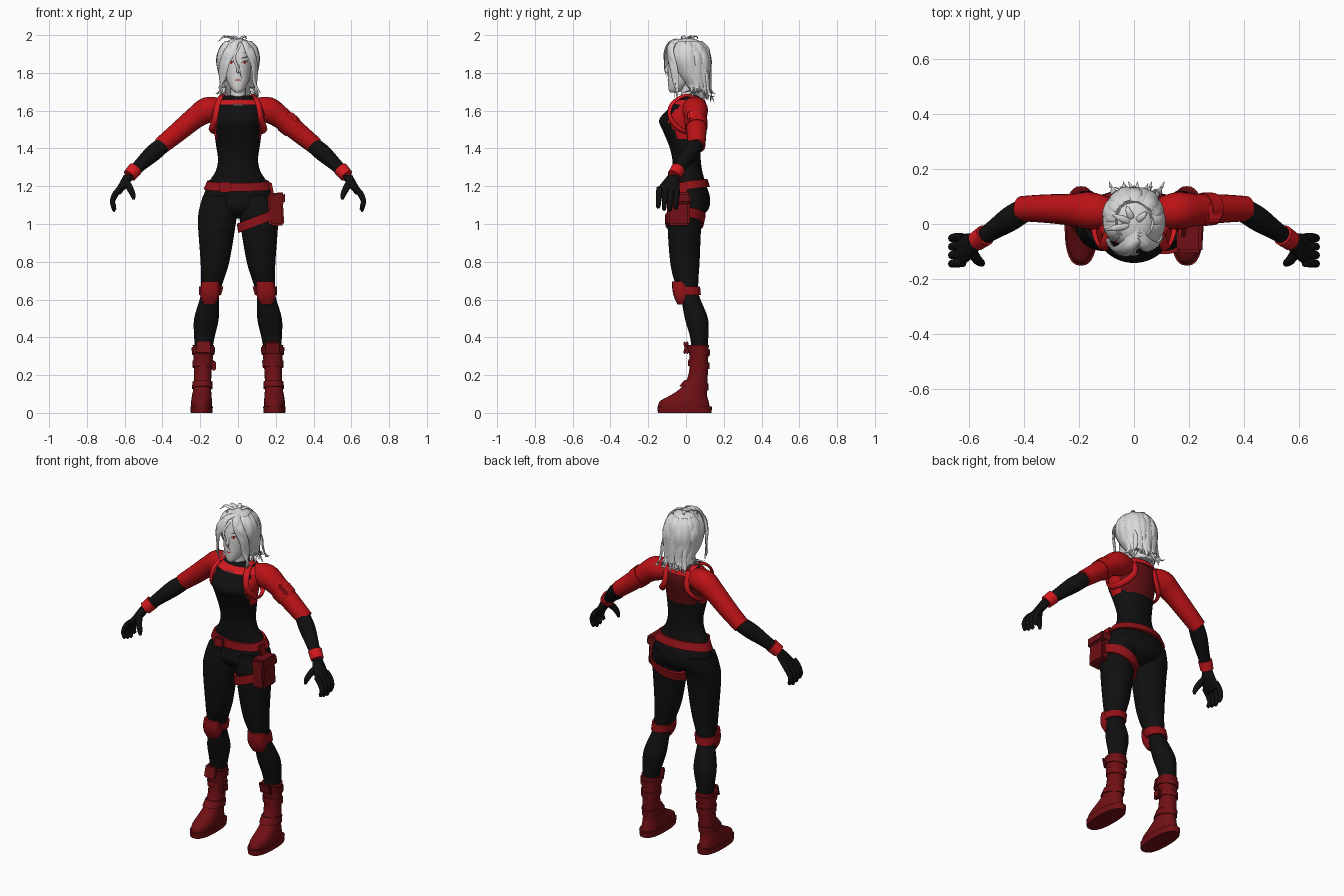
import bpy, bmesh, math, random
from mathutils import Vector, Matrix

cube = bpy.data.objects.get("Cube")
if cube:
    bpy.data.objects.remove(cube, do_unlink=True)
random.seed(4)


def material(name, *rgb):
    m = bpy.data.materials.new(name)
    m.use_nodes = True
    m.diffuse_color = (*rgb, 1)
    m.node_tree.nodes["Principled BSDF"].inputs["Base Color"].default_value = (*rgb, 1)
    return m


BLACK = material("black cloth", .005, .005, .005)
SLEEVE = material("sleeve red", .5, .006, .008)
STRAP = material("strap red", .65, .01, .014)
BELT = material("belt red", .28, .006, .009)
LEATHER = material("dark red leather", .16, .005, .007)
BACK = material("back panel red", .12, .005, .006)
HAIR = material("white hair", .7, .7, .7)
SKIN = material("pale skin", .72, .7, .69)
IRIS = material("eye red", .4, .01, .01)
LINER = material("dark liner", .02, .015, .015)


def smooth(rows, k, closed=False):
    """Catmull-Rom resampling of rows of any width."""
    out, n = [], len(rows)
    at = (lambda i: rows[i % n]) if closed else (lambda i: rows[max(0, min(n - 1, i))])
    for i in range(n if closed else n - 1):
        for j in range(k):
            t = j / k
            out.append(tuple(b + .5 * t * (c - a + t * (2 * a - 5 * b + 4 * c - d + t * (3 * (b - c) + d - a)))
                             for a, b, c, d in zip(at(i - 1), at(i), at(i + 1), at(i + 2))))
    return out if closed else out + [tuple(rows[-1])]


def finish(name, bm, mats, rule=None):
    bmesh.ops.recalc_face_normals(bm, faces=bm.faces)
    if rule:
        for f in bm.faces:
            f.material_index = rule(f.calc_center_median())
    mesh = bpy.data.meshes.new(name)
    bm.to_mesh(mesh)
    bm.free()
    for m in mats:
        mesh.materials.append(m)
    mesh.shade_smooth()
    mesh.set_sharp_from_angle(angle=math.radians(45))
    ob = bpy.data.objects.new(name, mesh)
    bpy.context.scene.collection.objects.link(ob)
    return ob


def skin(name, rings, mats, loop=False, rule=None, cut=None):
    """Quads between rings of points, capped unless looped."""
    bm = bmesh.new()
    vs = [[bm.verts.new(p) for p in ring] for ring in rings]
    n = len(vs[0])
    for a, b in zip(vs, vs[1:] + vs[:1] if loop else vs[1:]):
        for i in range(n):
            bm.faces.new((a[i], a[(i + 1) % n], b[(i + 1) % n], b[i]))
    if not loop:
        bm.faces.new(vs[0])
        bm.faces.new(vs[-1])
    if cut:
        bmesh.ops.delete(bm, geom=[f for f in bm.faces if cut(f.calc_center_median())], context="FACES")
    return finish(name, bm, mats, rule)


def oval(row, s=1, n=32, p=2, grow=0):
    x, y, z, rx, ry = row
    bend = lambda v: math.copysign(abs(v) ** (2 / p), v)
    return [Vector((s * (x + (rx + grow) * bend(math.cos(a))), y + (ry + grow) * bend(math.sin(a)), z))
            for a in (math.tau * i / n for i in range(n))]


def loft(name, rows, *mats, s=1, k=5, n=32, p=2, rule=None, cut=None):
    return skin(name, [oval(r, s, n, p) for r in smooth(rows, k)], mats, rule=rule, cut=cut)


def section(rows, z):
    fine = smooth(rows, 6)
    for a, b in zip(fine, fine[1:]):
        if min(a[2], b[2]) <= z <= max(a[2], b[2]):
            t = (z - a[2]) / ((b[2] - a[2]) or 1)
            return tuple(u + t * (v - u) for u, v in zip(a, b))
    return fine[-1]


def band(name, rows, z0, z1, grow, mat, s=1, tx=0, ty=0):
    """Strap that hugs a lofted part, tilted by tx and ty."""
    rings = []
    for z, g in ((z0, -.004), (z0, grow), (z1, grow), (z1, -.004)):
        row = section(rows, z)
        ring = oval(row, s, grow=g)
        for v in ring:
            v.z += tx * (s * v.x - row[0]) + ty * (v.y - row[1])
        rings.append(ring)
    return skin(name, rings, [mat], loop=True)


def tube(name, pts, mat, s=1, k=4, n=12, flat=1, centre=None, closed=False):
    """Round or ribbon-like tube through points of x, y, z, radius."""
    pts = smooth([(s * p[0], *p[1:]) for p in pts], k, closed)
    c, m, rings = [Vector(p[:3]) for p in pts], len(pts), []
    for i, p in enumerate(c):
        t = (c[(i + 1) % m] - c[i - 1]) if closed else (c[min(i + 1, m - 1)] - c[max(i - 1, 0)])
        ref = p - Vector(centre) if centre else Vector((0, 1, 0))
        side = t.cross(ref).normalized()
        out = side.cross(t).normalized()
        r = pts[i][3]
        rings.append([p + r * (side * math.cos(a) + out * flat * math.sin(a))
                      for a in (math.tau * j / n for j in range(n))])
    return skin(name, rings, [mat], loop=closed)


def box(name, at, size, mat, s=1, turn=0, bevel=.01, axis="Y"):
    bm = bmesh.new()
    bmesh.ops.create_cube(bm, size=1, matrix=Matrix.Diagonal((*size, 1)))
    bmesh.ops.bevel(bm, geom=bm.edges[:], offset=bevel, segments=2, affect="EDGES")
    bm.transform(Matrix.Translation((s * at[0], at[1], at[2])) @ Matrix.Rotation(s * turn, 4, axis))
    return finish(name, bm, [mat])


# Torso: black bodice, red sides and a dark red back panel
torso = [(0, .02, 1.03, .03, .04), (0, .02, 1.06, .11, .085), (0, .02, 1.1, .185, .106),
         (0, .025, 1.15, .182, .1), (0, .018, 1.22, .155, .085), (0, .008, 1.28, .118, .078),
         (0, .003, 1.34, .106, .075), (0, -.005, 1.41, .115, .083), (0, -.016, 1.49, .127, .105),
         (0, -.02, 1.55, .137, .122), (0, .002, 1.6, .138, .104), (0, .02, 1.65, .115, .075),
         (0, .03, 1.68, .06, .05)]


def torso_colour(c):
    if c.z < 1.45 + .5 * max(0, .06 - c.y) * (abs(c.x) < .115):
        return 0
    if c.y > .03:
        return 2
    return 1 if abs(c.x) > .112 else 0


loft("torso", torso, BLACK, SLEEVE, BACK, k=6, n=48, rule=torso_colour)
band("neckline_bar", torso, 1.632, 1.66, .008, STRAP)
box("neckline_tag", (0, -.073, 1.632), (.05, .008, .012), SKIN, bevel=.002)
band("belt", torso, 1.185, 1.228, .012, BELT, ty=.12)
box("belt_buckle", (-.07, -.082, 1.195), (.06, .02, .055), BELT, bevel=.006)
loft("neck", [(0, .025, 1.64, .05, .05), (0, .015, 1.69, .04, .042), (0, .01, 1.76, .042, .045)], SKIN)

leg = [(.1, .015, 1.15, .085, .095), (.105, .005, 1.08, .1, .1), (.112, -.008, 1, .1, .09),
       (.122, -.006, .8, .076, .078), (.138, .003, .69, .058, .062), (.149, .02, .62, .049, .05),
       (.167, .055, .5, .065, .061), (.178, .07, .4, .054, .048), (.182, .07, .33, .045, .042)]
boot = [(.193, -.01, .02, .056, .138), (.193, -.01, .06, .055, .13), (.192, .012, .09, .052, .1),
        (.19, .035, .12, .048, .076), (.188, .055, .16, .046, .058), (.186, .066, .22, .046, .05),
        (.184, .068, .3, .052, .05), (.183, .063, .36, .057, .058)]
sole = [(.193, -.007, 0, .057, .142), (.193, -.007, .035, .06, .145)]
sleeve = [(.09, .04, 1.61, .055), (.16, .048, 1.604, .068), (.23, .052, 1.56, .058),
          (.32, .056, 1.485, .052), (.41, .056, 1.412, .046)]
forearm = [(.39, .057, 1.425, .042), (.45, .02, 1.375, .045), (.51, -.02, 1.32, .036), (.57, -.06, 1.262, .028)]
palm = [(.578, -.066, 1.26, .026, .028), (.598, -.08, 1.22, .028, .045),
        (.625, -.092, 1.18, .023, .055), (.64, -.095, 1.155, .015, .05)]
harness = [(.085, .0, 1.68, .017), (.108, -.075, 1.635, .017), (.122, -.083, 1.56, .017), (.142, -.02, 1.495, .017),
           (.12, .065, 1.5, .017), (.075, .098, 1.56, .017), (.075, .075, 1.645, .017)]

for s, side in ((1, "left_"), (-1, "right_")):
    # Leg, knee pad and boot
    loft(side + "leg", leg, BLACK, s=s)
    band(side + "knee_strap", leg, .625, .67, .01, BELT, s)
    loft(side + "knee_pad", [(.152, -.025, .575, .03, .02), (.15, -.025, .61, .048, .037),
                             (.148, -.024, .65, .052, .048), (.145, -.028, .695, .046, .045)], BELT, s=s, p=3)
    loft(side + "boot", boot, LEATHER, s=s, p=2.2)
    loft(side + "sole", sole, LEATHER, s=s, k=1, p=2.5)
    for z in (.13, .24, .31):
        band(side + "boot_strap", boot, z, z + .035, .007, LEATHER, s, ty=-.15)
    box(side + "boot_tongue", (.183, .0, .345), (.075, .016, .07), LEATHER, s, turn=.25, axis="X", bevel=.006)
    # Arm, cuff and glove
    tube(side + "sleeve", sleeve, SLEEVE, s, n=24)
    tube(side + "forearm", forearm, BLACK, s, n=20)
    tube(side + "cuff", [(.543, -.041, 1.292, .039), (.575, -.063, 1.256, .036)], STRAP, s, k=1, n=20)
    loft(side + "palm", palm, BLACK, s=s, n=20)
    for i, reach in enumerate((.9, 1, 1.05, .95)):
        y = -.142 + .031 * i
        tube(side + "finger", [(.622, y, 1.19, .015), (.648, y, 1.16, .0165), (.664, y - .003, 1.12, .014),
                               (.655, y - .005, 1.18 - .1 * reach, .011), (.652, y - .005, 1.175 - .1 * reach, .004)],
             BLACK, s)
    tube(side + "thumb", [(.595, -.095, 1.225, .02), (.573, -.128, 1.19, .018), (.557, -.142, 1.155, .014),
                          (.552, -.144, 1.13, .007)], BLACK, s)
    # Harness loop around the shoulder
    tube(side + "harness", harness, STRAP, s, flat=.45, centre=(s * .06, 0, 1.585), closed=True)

# Holster, thigh strap and arm pouch on the left, boot pouch on the right
band("thigh_strap", leg, .995, 1.045, .012, BELT, tx=.38)
box("holster", (.2, -.04, 1.075), (.08, .12, .17), LEATHER, turn=-.06)
box("holster_flap", (.203, -.04, 1.135), (.092, .13, .06), LEATHER, turn=-.06)
box("holster_hanger", (.178, -.02, 1.18), (.016, .05, .08), BELT, turn=-.2, bevel=.004)
box("arm_pouch", (.286, .045, 1.566), (.07, .075, .034), STRAP, turn=.69, bevel=.008)
tube("arm_band", [(.25, .053, 1.544, .061), (.29, .055, 1.51, .059)], SLEEVE, k=1, n=24)
box("boot_pouch", (.128, .05, .25), (.025, .05, .05), LEATHER, s=-1, bevel=.006)

# Head and face
head = [(0, -.062, 1.695, .014, .02), (0, -.052, 1.712, .033, .04), (0, -.033, 1.75, .054, .062),
        (0, -.013, 1.8, .067, .083), (0, 0, 1.87, .074, .094), (0, .005, 1.93, .064, .08), (0, .005, 1.965, .03, .04)]
loft("head", head, SKIN)


def face_patch(name, x, z, w, h, mat, lift, slope=0):
    """Thin oval plate laid on the curve of the face."""
    bm = bmesh.new()

    def point(u, v):
        _, cy, _, rx, ry = section(head, z + v)
        return bm.verts.new((x + u, cy - ry * math.sqrt(max(0, 1 - ((x + u) / rx) ** 2)) - lift, z + v + slope * u))
    hub = point(0, 0)
    rim = [point(w * math.cos(a), h * math.sin(a)) for a in (math.tau * i / 14 for i in range(14))]
    for a, b in zip(rim, rim[1:] + rim[:1]):
        bm.faces.new((hub, a, b))
    finish(name, bm, [mat])


for s, side in ((1, "left_"), (-1, "right_")):
    face_patch(side + "eye_liner", s * .036, 1.856, .018, .009, LINER, .003, s * .2)
    face_patch(side + "eye_white", s * .036, 1.854, .015, .007, SKIN, .005, s * .2)
    face_patch(side + "iris", s * .035, 1.855, .007, .007, IRIS, .007)
    face_patch(side + "brow", s * .037, 1.882, .02, .003, LINER, .003, s * .25)
face_patch("mouth", 0, 1.762, .018, .003, IRIS, .003)
tube("nose", [(0, -.09, 1.85, .005), (0, -.103, 1.815, .009), (0, -.096, 1.802, .006)], SKIN)

# Hair: a cap open at the face, covered in tapered locks
cap = [(0, .085, 1.665, .05, .035), (0, .065, 1.72, .08, .06), (0, .035, 1.8, .093, .088), (0, .015, 1.88, .1, .106),
       (0, .01, 1.94, .082, .09), (0, .01, 1.972, .05, .057), (0, .01, 1.984, .012, .014)]
loft("hair_cap", cap, HAIR, n=40, cut=lambda c: c.y < -.02 and c.z < 1.91)
centre = (0, .02, 1.84)


def lock(pts, width):
    taper = (.55, .9, 1, .8, .5, .05)
    tube("hair_lock", [(*p, width * t) for p, t in zip(pts, taper)], HAIR, n=8, flat=.4, centre=centre)


for i in range(30):
    a = math.radians(-35 + 250 * i / 29)
    back = max(0, math.sin(a))
    pts = []
    for z in (1.965, 1.93, 1.87, 1.79, 1.72 - .01 * back):
        _, cy, _, rx, ry = section(cap, z)
        g = random.uniform(.0, .008)
        pts.append(((rx + g) * math.cos(a), cy + (ry + g) * math.sin(a), z))
    flick = random.uniform(.09, .125)
    pts.append((flick * math.cos(a + .1), .035 + flick * math.sin(a + .1), random.uniform(1.635, 1.7)))
    lock(pts, random.uniform(.02, .03))

# Fringe swept from a parting to both sides, plus one loose lock over the face
for i in range(5):
    d = .012 * i
    lock([(.02, -.01 - d, 1.975), (-.015, -.062 - d / 2, 1.96), (-.055 + d / 2, -.096 - d / 5, 1.915),
          (-.085 + d / 2, -.08 - d / 2, 1.85), (-.093 + d / 3, -.06 - d / 2, 1.77), (-.08 - d / 2, -.06, 1.67 + d)], .022)
for i in range(4):
    d = .012 * i
    lock([(.02, -.01 - d, 1.975), (.04, -.062 - d / 2, 1.955), (.075 - d / 2, -.08 - d / 4, 1.91),
          (.094 - d / 3, -.06 - d / 2, 1.84), (.095 - d / 4, -.045 - d / 2, 1.75), (.085 + d, -.05, 1.655 + d)], .02)
lock([(.02, -.06, 1.965), (.0, -.098, 1.93), (-.02, -.112, 1.89), (-.012, -.114, 1.85), (.008, -.112, 1.81), (.02, -.1, 1.77)], .009)

# Stray wisps on the crown and at the nape
for x, y, z in ((-.11, -.02, 1.975), (-.08, .03, 1.99), (-.03, .06, 1.99), (.05, .04, 1.985)):
    lock([(0, .01, 1.97), (x * .3, y * .4, 1.984), (x * .5, y * .6, 1.99), (x * .7, y * .8, 1.993), (x * .85, y, z), (x, y, z - .01)], .012)
for x in (-.07, -.03, .01, .05, .085):
    lock([(x, .1, 1.82), (x, .112, 1.78), (x, .115, 1.74), (x * 1.1, .12, 1.7), (x * 1.2, .135, 1.675), (x * 1.3, .155, 1.68)], .014)
